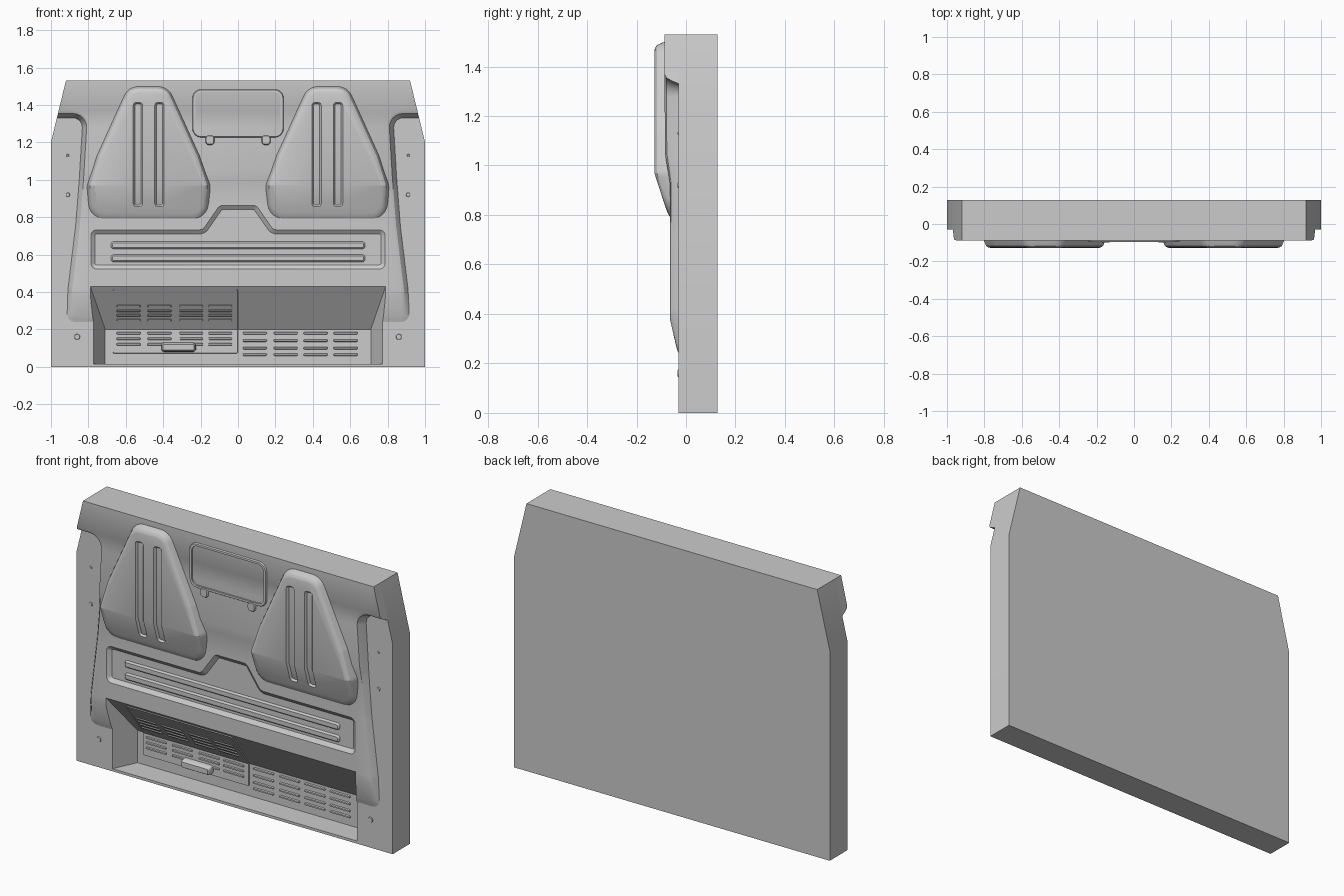
import bpy, bmesh, math
from mathutils import Vector

if "Cube" in bpy.data.objects:
    bpy.data.objects.remove(bpy.data.objects["Cube"])


def interp(knots):
    """Piecewise-linear y as a function of z."""
    def f(z):
        if z <= knots[0][0]:
            return knots[0][1]
        for (a, ya), (b, yb) in zip(knots, knots[1:]):
            if z <= b:
                return ya + (yb - ya) * (z - a) / (b - a)
        return knots[-1][1]
    return f


def flat(y):
    return lambda z: y


def shift(f, d):
    return lambda z: f(z) + d


def fillet(pts, r, n=6):
    """Counter-clockwise outline with rounded corners."""
    pts = [Vector(p) for p in pts]
    area = sum(p.x * q.y - q.x * p.y for p, q in zip(pts, pts[1:] + pts[:1]))
    if area < 0:
        pts.reverse()
    if r == 0:
        return pts
    out = []
    for i, p in enumerate(pts):
        a, b = pts[i - 1] - p, pts[(i + 1) % len(pts)] - p
        half = a.angle(b) / 2
        t = min(r / math.tan(half), 0.46 * a.length, 0.46 * b.length)
        p0, p1 = p + a.normalized() * t, p + b.normalized() * t
        c = p + (a.normalized() + b.normalized()).normalized() * (t / math.cos(half))
        v0, v1 = p0 - c, p1 - c
        ang = v0.angle_signed(v1)
        for k in range(n + 1):
            th = -ang * k / n
            out.append(c + Vector((v0.x * math.cos(th) - v0.y * math.sin(th),
                                   v0.x * math.sin(th) + v0.y * math.cos(th))))
    return out


def inset(pts, d):
    out = []
    for i, p in enumerate(pts):
        e0 = (p - pts[i - 1]).normalized()
        e1 = (pts[(i + 1) % len(pts)] - p).normalized()
        n0, n1 = Vector((-e0.y, e0.x)), Vector((-e1.y, e1.x))
        out.append(p + (n0 + n1) * (d / (1 + n0.dot(n1))))
    return out


def pad(name, outline, rings, back, front, r=0.03, cuts=(), n=6):
    """Solid pad from an xz outline; rings are (inset, 0 back .. 1 front)."""
    bm = bmesh.new()
    pts = fillet(outline, r, n)
    loops = [[bm.verts.new((p.x, t, p.y)) for p in inset(pts, d)] for d, t in rings]
    m = len(pts)
    for lo, hi in zip(loops, loops[1:]):
        for i in range(m):
            bm.faces.new((lo[i], lo[(i + 1) % m], hi[(i + 1) % m], hi[i]))
    bm.faces.new(loops[0][::-1])
    bm.faces.new(loops[-1])
    for z in cuts:
        bmesh.ops.bisect_plane(bm, geom=bm.verts[:] + bm.edges[:] + bm.faces[:],
                               plane_co=(0, 0, z), plane_no=(0, 0, 1))
    for v in bm.verts:
        b, f = back(v.co.z), front(v.co.z)
        v.co.y = b + v.co.y * (f - b)
    bmesh.ops.recalc_face_normals(bm, faces=bm.faces)
    me = bpy.data.meshes.new(name)
    bm.to_mesh(me)
    bm.free()
    ob = bpy.data.objects.new(name, me)
    bpy.context.collection.objects.link(ob)
    return ob


def boolean(ob, cutter, op='DIFFERENCE'):
    m = ob.modifiers.new("cut", 'BOOLEAN')
    m.operation, m.solver, m.object = op, 'EXACT', cutter
    bpy.context.view_layer.objects.active = ob
    bpy.ops.object.modifier_apply(modifier=m.name)


def box(x0, x1, z0, z1):
    return [(x0, z0), (x1, z0), (x1, z1), (x0, z1)]


def both(half):
    return half + [(-x, z) for x, z in reversed(half)]


STRAIGHT = [(0, 0), (0, 1)]
SOFT = [(0, 0), (0.012, 0.5), (0.024, 0.87), (0.04, 1)]
SMALL = [(0, 0), (0.002, 0.7), (0.005, 1)]
cutters = []

# backing slab
OUT = both([(1, 0), (1, 1.2), (0.92, 1.53)])
slab = pad("backing_slab", OUT, STRAIGHT, flat(0.128), flat(-0.03), r=0)
envelope = pad("envelope_cutter", OUT, STRAIGHT, flat(0.128), flat(-0.3), r=0)

# raised main panel, leaning forward towards the top
panel_y = interp([(0.23, -0.031), (0.38, -0.065), (0.93, -0.065), (1.05, -0.085), (1.6, -0.088)])
panel = pad("main_panel", both([(0.92, 0.23), (0.91, 0.42), (0.87, 0.75), (0.85, 1.0),
                                (0.83, 1.33), (1.1, 1.33), (1.1, 1.6)]),
            SOFT, flat(-0.028), panel_y, r=0.05, cuts=(0.38, 0.93, 1.05))
boolean(panel, envelope, 'INTERSECT')

# lower storage recess with a sloping roof
bm = bmesh.new()
corners = [(0.852, -0.2, 0.61), (0.71, 0.105, 0.2)]
v = [[bm.verts.new(c) for c in ((-x, y, 0.015), (x, y, 0.015), (x, y, z), (-x, y, z))]
     for x, y, z in corners]
for i in range(4):
    j = (i + 1) % 4
    bm.faces.new((v[0][i], v[0][j], v[1][j], v[1][i]))
bm.faces.new(v[0])
bm.faces.new(v[1])
bmesh.ops.recalc_face_normals(bm, faces=bm.faces)
me = bpy.data.meshes.new("recess_cutter")
bm.to_mesh(me)
bm.free()
recess = bpy.data.objects.new("recess_cutter", me)
bpy.context.collection.objects.link(recess)
boolean(slab, recess)
boolean(panel, recess)

# sunken middle band with a raised notch at its centre
band = pad("band_cutter", both([(0.79, 0.52), (0.79, 0.735), (0.19, 0.735), (0.10, 0.865)]),
           [(-0.004, 0), (0.008, 0.4), (0.025, 1)], flat(-0.07), flat(-0.048), r=0.035)
boolean(panel, band)
cutters += [envelope, recess, band]

# two long ribs in the band
for k, z in enumerate((0.65, 0.58)):
    pad(f"band_rib_{k}", box(-0.68, 0.68, z - 0.02, z + 0.02), [(0, 0), (0.003, 0.7), (0.008, 1)],
        flat(-0.046), flat(-0.06), r=0.015, n=4)

# backrest bulges with two vertical grooves each
seat_y = interp([(0.785, -0.068), (0.97, -0.128)])
SEAT = [(0.165, 0.785), (0.145, 0.97), (0.2, 1.13), (0.37, 1.505),
        (0.59, 1.505), (0.76, 1.13), (0.81, 0.97), (0.795, 0.785)]
for s, side in ((-1, "left"), (1, "right")):
    seat = pad(f"backrest_{side}", [(s * x, z) for x, z in SEAT],
               [(0, 0), (0.008, 0.5), (0.018, 0.84), (0.03, 0.96), (0.042, 1)],
               flat(-0.06), seat_y, r=0.09, cuts=(0.97,))
    for x in (0.42, 0.535):
        g = pad("groove_cutter", box(s * x - 0.026, s * x + 0.026, 0.855, 1.415),
                [(-0.003, 0), (0.003, 0.4), (0.01, 1)], shift(seat_y, -0.004),
                shift(seat_y, 0.012), r=0.018, cuts=(0.97,), n=4)
        boolean(seat, g)
        cutters.append(g)

# window frame rib with two clips
frame = pad("window_frame", box(-0.245, 0.245, 1.225, 1.485), SMALL,
            shift(panel_y, 0.006), shift(panel_y, -0.008), r=0.05)
hole = pad("frame_cutter", box(-0.228, 0.228, 1.242, 1.468), STRAIGHT,
           flat(0), flat(-0.2), r=0.038)
boolean(frame, hole)
cutters.append(hole)
for x in (-0.15, 0.15):
    pad("frame_clip", box(x - 0.025, x + 0.025, 1.185, 1.24), SMALL,
        shift(panel_y, 0.004), shift(panel_y, -0.012), r=0.02)

# access plate following the recess wall and roof
wall_y = interp([(0.2, 0.105), (0.61, -0.2)])
pad("access_plate", box(-0.67, 0.0, 0.07, 0.415), [(0, 0), (0.003, 1)],
    shift(wall_y, 0.004), shift(wall_y, -0.007), r=0.008, cuts=(0.2,), n=3)

# louvre slats
LEFT, RIGHT = (-0.585, -0.42, -0.25, -0.095), (0.09, 0.255, 0.415, 0.575)
for xs, zs, d in ((LEFT, (0.25, 0.275, 0.3, 0.325), -0.006),
                  (LEFT, (0.12, 0.15, 0.18), -0.006),
                  (RIGHT, (0.065, 0.1, 0.14, 0.18), 0)):
    for x in xs:
        for z in zs:
            pad("louvre_slat", box(x - 0.065, x + 0.065, z - 0.007, z + 0.007),
                [(0, 0), (0.003, 1)], shift(wall_y, d + 0.003), shift(wall_y, d - 0.009),
                r=0.005, n=2)

# grab handle
pad("handle", box(-0.41, -0.225, 0.08, 0.13), [(0, 0), (0.002, 0.7), (0.01, 1)],
    flat(0.102), flat(0.06), r=0.015)

# screws on the side flanges
for s in (-1, 1):
    for x, z, r in ((0.91, 0.92, 0.012), (0.91, 1.13, 0.008), (0.86, 0.16, 0.016)):
        c = s * x
        pad("flange_screw", box(c - r, c + r, z - r, z + r), [(0, 0), (0.003, 1)],
            flat(-0.027), flat(-0.035), r=r * 0.9, n=4)

for c in cutters:
    bpy.data.objects.remove(c)
bpy.ops.object.select_all(action='DESELECT')
for ob in bpy.context.scene.objects:
    ob.select_set(True)
bpy.context.view_layer.objects.active = slab
bpy.ops.object.shade_smooth_by_angle(angle=math.radians(32))
